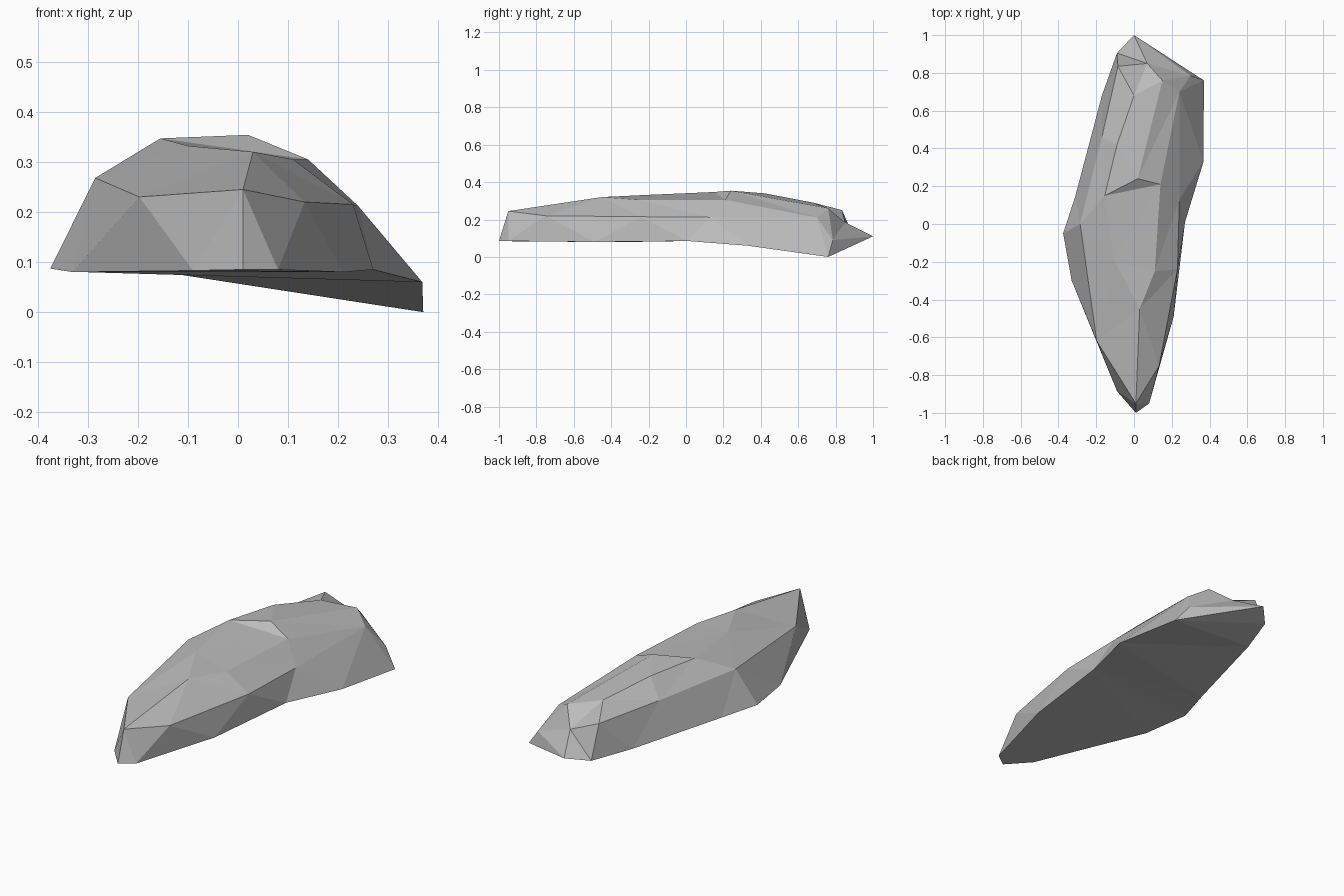
import bpy
import bmesh
from mathutils import Vector
from mathutils.geometry import delaunay_2d_cdt

cube = bpy.data.objects.get("Cube")
if cube:
    bpy.data.objects.remove(cube, do_unlink=True)


def make_material(name, colour):
    material = bpy.data.materials.new(name)
    material.use_nodes = True
    material.diffuse_color = colour
    material.node_tree.nodes["Principled BSDF"].inputs["Base Color"].default_value = colour
    return material


def closed(loop):
    return list(zip(loop, loop[1:] + loop[:1]))


def add_sheet(bm, verts, edges, underside=False):
    """Fill the ground outline with facets that follow the given creases."""
    order = list(verts)
    flat = [Vector(p[:2]) for p in order]
    creases = [(order.index(a), order.index(b)) for a, b in edges]
    result = delaunay_2d_cdt(flat, creases, [], 1, 0.00001)
    sources, triangles = result[3], result[2]
    for triangle in triangles:
        corners = [verts[order[sources[i][0]]] for i in triangle]
        face = bm.faces.new(corners)
        face.normal_update()
        if (face.normal.z < 0) != underside:
            face.normal_flip()


# Points where several creases meet
corner = (0.37, 0.76, 0.0)
flank_end = (0.24, 0.7, 0.21)
back_knob = (0.15, 0.76, 0.26)
chip = (0.07, 0.85, 0.185)
peak = (0.02, 0.24, 0.354)
front_ridge = (0.03, -0.45, 0.32)
nose = (0.01, -0.95, 0.245)

# Ground outline of the stone, from the front tip round both flanks to the back
foot = [
    (0.01, -1.0, 0.085), (0.08, -0.95, 0.085), (0.21, -0.49, 0.08), (0.27, 0.01, 0.085),
    (0.368, 0.33, 0.06), corner, (0.0, 1.0, 0.11), (-0.09, 0.905, 0.085),
    (-0.17, 0.68, 0.083), (-0.31, 0.15, 0.08), (-0.375, -0.05, 0.087),
    (-0.33, -0.3, 0.08), (-0.09, -0.885, 0.083),
]
# Shoulder where the steep flanks turn into the top
shoulder = [
    nose, (0.133, -0.75, 0.22), (0.23, -0.24, 0.215), (0.24, 0.13, 0.212),
    flank_end, back_knob, chip, (-0.085, 0.835, 0.25),
    (-0.17, 0.46, 0.25), (-0.285, 0.0, 0.268), (-0.197, -0.62, 0.23),
]
# Crown of the stone
crown = [
    front_ridge, (0.11, -0.25, 0.305), (0.14, 0.21, 0.305), peak,
    (0.0, 0.68, 0.29), (-0.09, 0.42, 0.34), (-0.155, 0.15, 0.347), (-0.1, -0.2, 0.332),
]
# Ridges joining the loops
heel = (0.3, 0.785, 0.09)
ridges = [(nose, front_ridge), (peak, back_knob), (flank_end, heel), (heel, corner)]

bm = bmesh.new()
verts = {p: bm.verts.new(p) for p in foot + shoulder + crown + [heel]}
add_sheet(bm, verts, closed(foot) + closed(shoulder) + closed(crown) + ridges)
add_sheet(bm, {p: verts[p] for p in foot}, closed(foot), underside=True)

mesh = bpy.data.meshes.new("stone")
bm.to_mesh(mesh)
bm.free()
stone = bpy.data.objects.new("stone", mesh)
bpy.context.collection.objects.link(stone)
mesh.materials.append(make_material("stone grey", (0.5, 0.5, 0.5, 1.0)))
